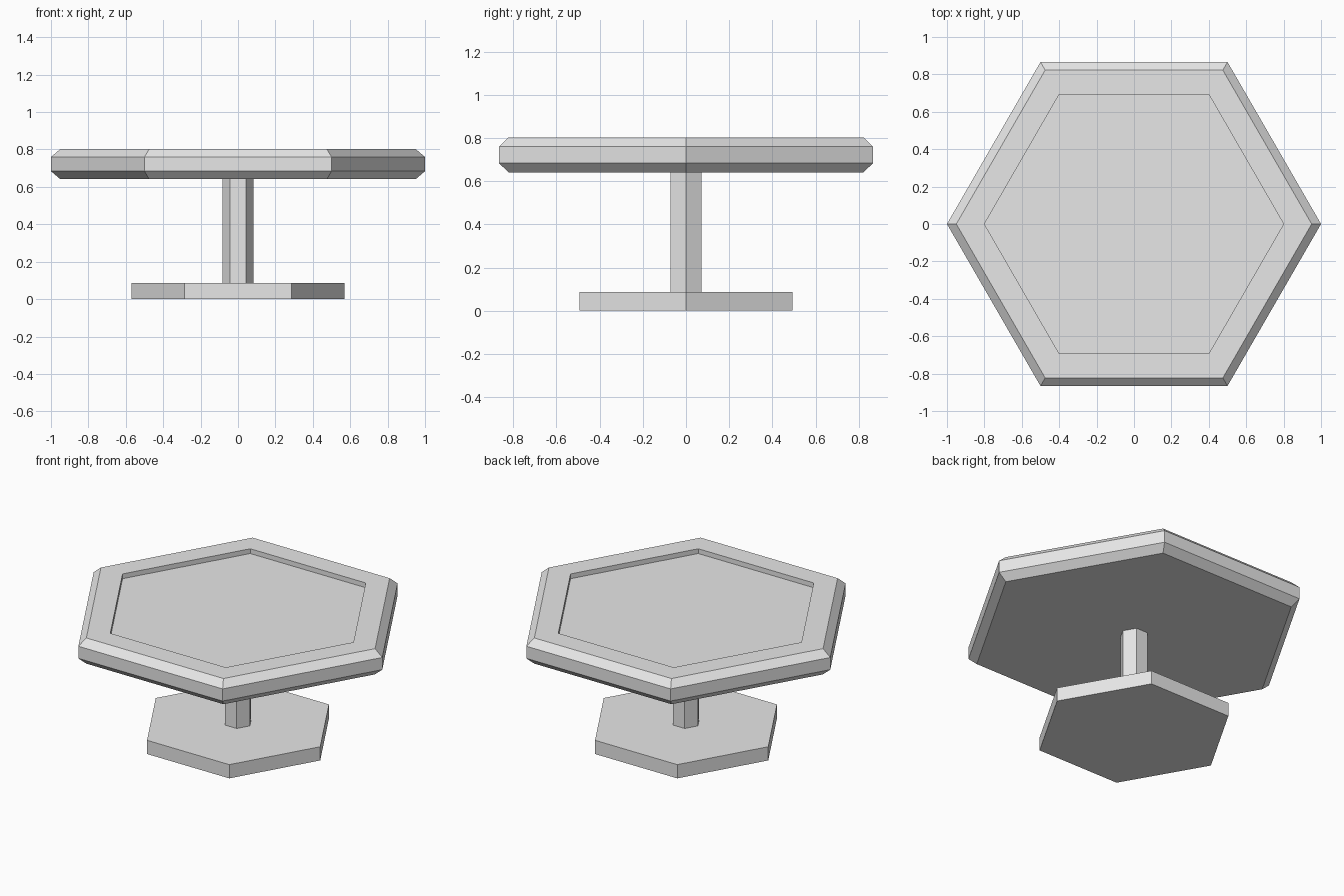
import bpy, bmesh, math

cube = bpy.data.objects.get("Cube")
if cube:
    bpy.data.objects.remove(cube, do_unlink=True)

SIDES = 6

grey = bpy.data.materials.new("light grey")
grey.use_nodes = True
colour = (0.8, 0.8, 0.8, 1.0)
grey.diffuse_color = colour
grey.node_tree.nodes["Principled BSDF"].inputs["Base Color"].default_value = colour


def hex_part(name, profile):
    """Stack hexagonal rings from (radius, z) pairs and cap both ends."""
    bm = bmesh.new()
    rings = []
    for r, z in profile:
        angles = [2 * math.pi * i / SIDES for i in range(SIDES)]
        rings.append([bm.verts.new((r * math.cos(a), r * math.sin(a), z)) for a in angles])
    for low, high in zip(rings, rings[1:]):
        for i in range(SIDES):
            j = (i + 1) % SIDES
            bm.faces.new((low[i], low[j], high[j], high[i]))
    bm.faces.new(rings[0][::-1])
    bm.faces.new(rings[-1])
    bmesh.ops.recalc_face_normals(bm, faces=bm.faces)
    mesh = bpy.data.meshes.new(name)
    bm.to_mesh(mesh)
    bm.free()
    mesh.materials.append(grey)
    obj = bpy.data.objects.new(name, mesh)
    bpy.context.collection.objects.link(obj)
    return obj


# Flat foot
hex_part("base", [(0.57, 0.0), (0.57, 0.086)])

# Central post
hex_part("pillar", [(0.083, 0.086), (0.083, 0.641)])

# Chamfered top with a shallow recess
hex_part("table_top", [(0.95, 0.641), (1.0, 0.684), (1.0, 0.76),
                       (0.95, 0.802), (0.8, 0.802), (0.8, 0.772)])
